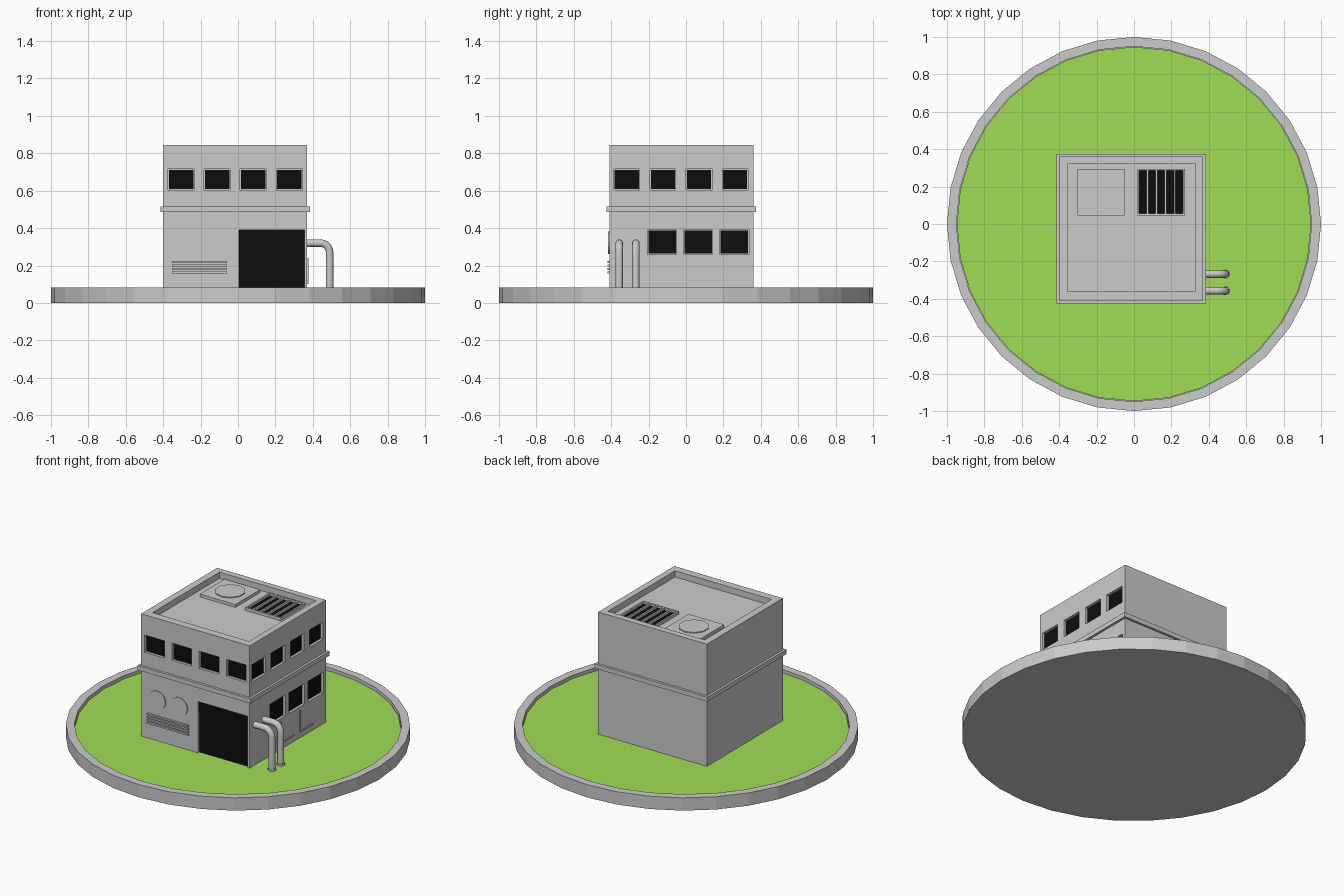
import bpy, bmesh, math
from mathutils import Matrix, Vector

if "Cube" in bpy.data.objects:
    bpy.data.objects.remove(bpy.data.objects["Cube"])


def material(name, rgb):
    m = bpy.data.materials.new(name)
    m.diffuse_color = (*rgb, 1)
    m.use_nodes = True
    m.node_tree.nodes["Principled BSDF"].inputs["Base Color"].default_value = m.diffuse_color
    return m


BLACK = material("black", (0.004, 0.004, 0.004))
GREEN = material("grass_green", (0.35, 0.73, 0.09))


def finish(bm, name, mat=None):
    bmesh.ops.recalc_face_normals(bm, faces=bm.faces)
    me = bpy.data.meshes.new(name)
    bm.to_mesh(me)
    bm.free()
    ob = bpy.data.objects.new(name, me)
    bpy.context.collection.objects.link(ob)
    if mat:
        me.materials.append(mat)
    return ob


def boxes(name, specs, mat=None):
    """Each spec is (x0, x1, y0, y1, z0, z1)."""
    bm = bmesh.new()
    for x0, x1, y0, y1, z0, z1 in specs:
        m = Matrix.Translation(((x0 + x1) / 2, (y0 + y1) / 2, (z0 + z1) / 2))
        m = m @ Matrix.Diagonal((x1 - x0, y1 - y0, z1 - z0, 1))
        bmesh.ops.create_cube(bm, size=1, matrix=m)
    return finish(bm, name, mat)


def disc(name, loc, r, h, sides, mat=None, rot=Matrix.Identity(4), r2=None):
    bm = bmesh.new()
    bmesh.ops.create_cone(bm, cap_ends=True, segments=sides, radius1=r,
                          radius2=r if r2 is None else r2, depth=h,
                          matrix=Matrix.Translation(loc) @ rot)
    return finish(bm, name, mat)


# round base with a raised rim
GROUND = 0.062
bm = bmesh.new()
bmesh.ops.create_cone(bm, cap_ends=True, segments=32, radius1=1, radius2=1, depth=0.082,
                      matrix=Matrix.Translation((0, 0, 0.041)))
top = max(bm.faces, key=lambda f: f.calc_center_median().z)
bmesh.ops.inset_individual(bm, faces=[top], thickness=0.05)
inner = bmesh.ops.extrude_discrete_faces(bm, faces=[top])["faces"][0]
bmesh.ops.translate(bm, verts=inner.verts, vec=(0, 0, -0.03))
finish(bm, "base_rim")
disc("lawn", (0, 0, GROUND - 0.006), 0.947, 0.012, 32, GREEN)

# building extents
X0, X1, Y0, Y1, TOP, ROOF = -0.40, 0.37, -0.41, 0.36, 0.845, 0.805
D = 0.016  # window recess

# openings as (start, end, low, high) along each wall
front = [(-0.374 + 0.193 * i, -0.235 + 0.193 * i, 0.605, 0.715) for i in range(4)]
side = [(-0.385 + 0.193 * i, -0.248 + 0.193 * i, 0.605, 0.715) for i in range(4)]
side += [(-0.205 + 0.193 * i, -0.05 + 0.193 * i, 0.26, 0.392) for i in range(3)]
door = (0.005, 0.355, GROUND, 0.39)

cuts = [(a, b, Y0 - 0.05, Y0 + D, c, d) for a, b, c, d in front + [door]]
cuts += [(X1 - D, X1 + 0.05, a, b, c, d) for a, b, c, d in side]
cuts.append((X0 + 0.045, X1 - 0.04, Y0 + 0.05, Y1 - 0.04, ROOF, 1))

# walls with recessed openings and sunken roof
walls = boxes("walls", [(X0, X1, Y0, Y1, 0.05, TOP)])
cutter = boxes("cutter", cuts)
cutter.hide_render = True
mod = walls.modifiers.new("openings", "BOOLEAN")
mod.object = cutter
mod.operation = "DIFFERENCE"
mod.solver = "EXACT"
bpy.context.view_layer.objects.active = walls
bpy.ops.object.modifier_apply(modifier=mod.name)
bpy.data.objects.remove(cutter)

# black glazing and door
E = 0.003
P = 0.004  # visible reveal round each pane
boxes("front_windows", [(a + P, b - P, Y0 + D - E, Y0 + D + E, c + P, d - P)
                        for a, b, c, d in front], BLACK)
boxes("side_windows", [(X1 - D - E, X1 - D + E, a + P, b - P, c + P, d - P)
                       for a, b, c, d in side], BLACK)
boxes("door_panels", [(0.005, 0.355, Y0 + D - E, Y0 + D + E, GROUND, 0.32),
                      (0.005, 0.355, Y0 + D - 2.5 * E, Y0 + D + E, 0.32, 0.39)], BLACK)

# band between the storeys
G = 0.015
boxes("storey_band", [(X0 - G, X1 + G, Y0 - G, Y1 + G, 0.486, 0.515)])

# front fan covers and louvre slats
turn = Matrix.Rotation(math.radians(90), 4, "X")
for i, x in enumerate((-0.284, -0.128)):
    disc(f"fan_cover_{i}", (x, Y0, 0.322), 0.06, 0.012, 16, rot=turn)
boxes("louvre_slats", [(-0.353, -0.06, Y0 - 0.01, Y0 + 0.01, z, z + 0.01)
                       for z in (0.158, 0.177, 0.195, 0.213)])

# thin angled trim lines on the right wall
T = 0.006
trim = []
for y in (-0.098, 0.094):
    trim += [(X1 - T, X1 + T, y, y + T, 0.101, 0.24),
             (X1 - T, X1 + T, y + T, y + 0.138, 0.101, 0.101 + T)]
boxes("wall_trim", trim)

# roof unit with round cover
boxes("roof_unit", [(-0.302, -0.05, 0.045, 0.295, ROOF - 0.01, 0.824)])
disc("roof_unit_cover", (-0.176, 0.172, 0.825), 0.09, 0.01, 10)

# roof grille: frame, bars, black bed
gx0, gx1, gy0, gy1, gz = 0.018, 0.272, 0.045, 0.295, 0.824
w = 0.01
grille = [(gx0, gx1, gy0, gy0 + w, ROOF - 0.01, gz), (gx0, gx1, gy1 - w, gy1, ROOF - 0.01, gz),
          (gx0, gx0 + w, gy0 + w, gy1 - w, ROOF - 0.01, gz),
          (gx1 - w, gx1, gy0 + w, gy1 - w, ROOF - 0.01, gz)]
for i in range(1, 5):
    x = gx0 + w / 2 + i * (gx1 - gx0 - w) / 5
    grille.append((x - 0.005, x + 0.005, gy0 + w, gy1 - w, ROOF, gz))
boxes("roof_grille", grille)
boxes("roof_grille_bed", [(gx0 + w, gx1 - w, gy0 + w, gy1 - w, ROOF - 0.005, ROOF + 0.004)], BLACK)


# pipes bending from the wall to the ground: ring sweep along a path
def pipe(name, y, r=0.02, px=0.49, pz=0.32, bend=0.05, n=12):
    path = [(X1 - 0.01, pz, 90)]
    for k in range(6):
        a = math.radians(90 - 18 * k)
        path.append((px - bend + bend * math.cos(a), pz - bend + bend * math.sin(a), 90 - 18 * k))
    path.append((px, GROUND - 0.005, 0))
    bm = bmesh.new()
    rings = []
    for x, z, deg in path:
        a = math.radians(deg)
        out = Vector((math.cos(a), 0, math.sin(a)))
        rings.append([bm.verts.new(Vector((x, y, z)) + out * r * math.cos(t)
                                   + Vector((0, r * math.sin(t), 0)))
                      for t in (2 * math.pi * j / n for j in range(n))])
    for p, q in zip(rings, rings[1:]):
        for j in range(n):
            bm.faces.new((p[j], p[(j + 1) % n], q[(j + 1) % n], q[j]))
    bm.faces.new(rings[0])
    bm.faces.new(rings[-1])
    ob = finish(bm, name)
    bpy.ops.object.select_all(action="DESELECT")
    ob.select_set(True)
    bpy.context.view_layer.objects.active = ob
    bpy.ops.object.shade_smooth_by_angle(angle=math.radians(40))


for i, y in enumerate((-0.357, -0.268)):
    pipe(f"pipe_{i}", y)
    disc(f"pipe_foot_{i}", (0.49, y, GROUND + 0.005), 0.024, 0.014, 12)
